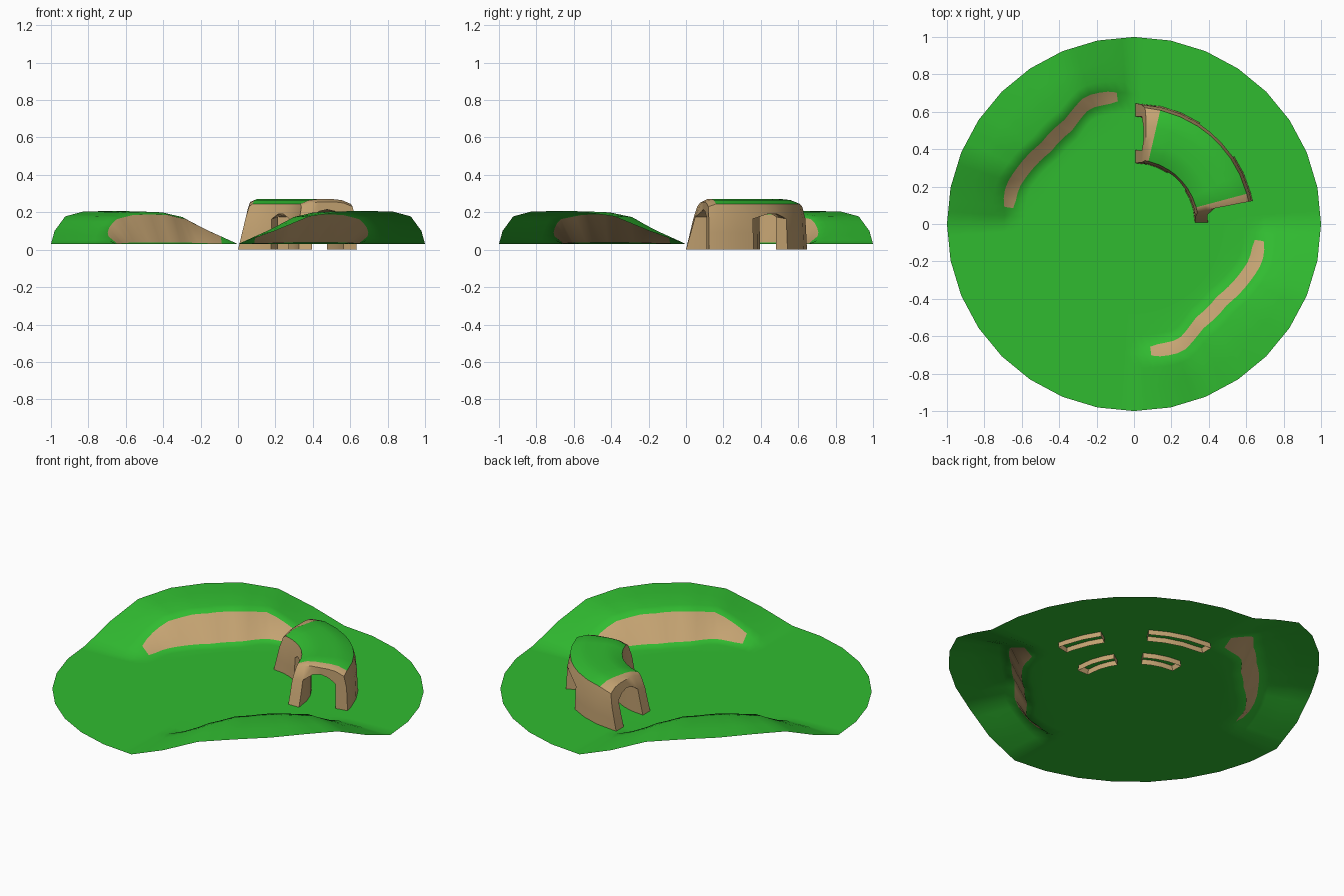
import bpy, bmesh, math
from math import sin, cos, pi, radians

if "Cube" in bpy.data.objects:
    bpy.data.objects.remove(bpy.data.objects["Cube"])


def material(name, color):
    m = bpy.data.materials.new(name)
    m.diffuse_color = color
    m.use_nodes = True
    m.node_tree.nodes["Principled BSDF"].inputs["Base Color"].default_value = m.diffuse_color
    return m


grass = material("grass", (0.03, 0.5, 0.03, 1))
rock = material("rock", (0.56, 0.37, 0.17, 1))


def interp(table, t):
    if t <= table[0][0]:
        return table[0][1]
    for (a, va), (b, vb) in zip(table, table[1:]):
        if t <= b:
            return va + (vb - va) * (t - a) / (b - a)
    return table[-1][1]


def finish(bm, name, angle):
    me = bpy.data.meshes.new(name)
    bm.to_mesh(me)
    bm.free()
    me.materials.append(grass)
    me.materials.append(rock)
    ob = bpy.data.objects.new(name, me)
    bpy.context.collection.objects.link(ob)
    bpy.ops.object.select_all(action='DESELECT')
    ob.select_set(True)
    bpy.context.view_layer.objects.active = ob
    bpy.ops.object.shade_smooth_by_angle(angle=radians(angle))
    return ob


# Terrain: open disc with two opposite hills, each with a rock cliff facing inward
HILL = [(0, 0), (11.25, .07), (22.5, .148), (33.75, .173), (45, .177),
        (56.25, .173), (67.5, .148), (78.75, .07), (90, 0)]
CLIFF = [(0, .68), (7, .685), (21, .696), (33, .635), (49, .624),
         (65, .66), (73, .68), (83, .675), (90, .67)]
WEIGHT = [0, 0, 0, .05, .9, .98, 1, 1]
N = 96


def build_terrain():
    bm = bmesh.new()
    center = bm.verts.new((0, 0, .03))
    cols, hill_pos = [], []
    for i in range(N):
        deg = 360 * i / N
        t = deg % 180 - 90
        h = interp(HILL, t) if t > 0 else 0
        rc = interp(CLIFF, t) if t > 0 else .675
        hw = interp([(3, .02), (7.5, .024), (12, .035), (78, .035),
                     (82.5, .024), (87, .02)], t)
        step = 360 / 32
        off = deg % step - step / 2
        rim = cos(radians(step / 2)) / cos(radians(off))
        rs = [.25, .48, rc - .09, rc - hw, rc + hw, rc + .09, .88, rim]
        a = radians(deg)
        cols.append([bm.verts.new((r * cos(a), r * sin(a), .03 + w * h))
                     for r, w in zip(rs, WEIGHT)])
        hill_pos.append(t)
    for i in range(N):
        a, b = cols[i], cols[(i + 1) % N]
        bm.faces.new((center, a[0], b[0]))
        for j in range(7):
            f = bm.faces.new((a[j], a[j + 1], b[j + 1], b[j]))
            if j == 3 and 7 < hill_pos[i] < 80:
                f.material_index = 1
    finish(bm, "terrain", 80)


# Rock bridge: curved roof on four walls, built from occupied cells of a polar grid
STATIONS = [86, 77, 67, 57, 50, 43, 34, 25, 15, 11]
RADII = [.335, .395, .44, .485, .53, .575, .635]
UNDER = [.165, .175, .205, .215, .205, .175, .165]
TOP = [.245, .265, .27, .27, .27, .265, .245]
NI, NJ, NK = len(STATIONS) - 1, len(RADII) - 1, 3


def occupied(i, j, k):
    if not (0 <= i < NI and 0 <= j < NJ and 0 <= k < NK):
        return False
    if k == 2:
        return True
    return j in (0, NJ - 1) and i not in (3, 4, 5)


def position(i, j, k):
    window_rise = .025 if i in (4, 5) and j in (0, 1, NJ - 1, NJ) else 0
    under = UNDER[j] + window_rise
    z = (0, under * .55, under, TOP[j])[k]
    drop = 1 - z / .27
    r, deg = RADII[j], STATIONS[i]
    # feet spread outward, roof edges pull in
    if j == NJ:
        r += .012 * drop - (.012 if k == 3 else 0)
    elif j == 0:
        r -= .01 * drop - (.01 if k == 3 else 0)
    # end legs flare along the bridge
    if i == 0:
        deg = 90 - math.degrees((.065 * (1 - drop)) / r)
        z -= .015 if k == 3 else 0
    elif i == NI:
        deg = 11 - (11 * drop if j < 2 else 0)
        z -= .015 if k == 3 else 0
    a = radians(deg)
    return (r * cos(a), r * sin(a), z)


def build_bridge():
    bm = bmesh.new()
    verts = {}

    def vert(c):
        if c not in verts:
            verts[c] = bm.verts.new(position(*c))
        return verts[c]

    for i in range(NI):
        for j in range(NJ):
            for k in range(NK):
                if not occupied(i, j, k):
                    continue
                for axis in range(3):
                    for side in (0, 1):
                        n = [i, j, k]
                        n[axis] += 2 * side - 1
                        if occupied(*n) or n[2] < 0:
                            continue
                        corners = []
                        u, v = [x for x in range(3) if x != axis]
                        for du, dv in ((0, 0), (1, 0), (1, 1), (0, 1)):
                            c = [i, j, k]
                            c[axis] += side
                            c[u] += du
                            c[v] += dv
                            corners.append(vert(tuple(c)))
                        f = bm.faces.new(corners)
                        is_top = axis == 2 and side == 1 and k == 2
                        f.material_index = 0 if is_top and 0 < i < NI - 1 else 1
    bmesh.ops.recalc_face_normals(bm, faces=bm.faces)
    finish(bm, "rock_bridge", 50)


build_terrain()
build_bridge()
